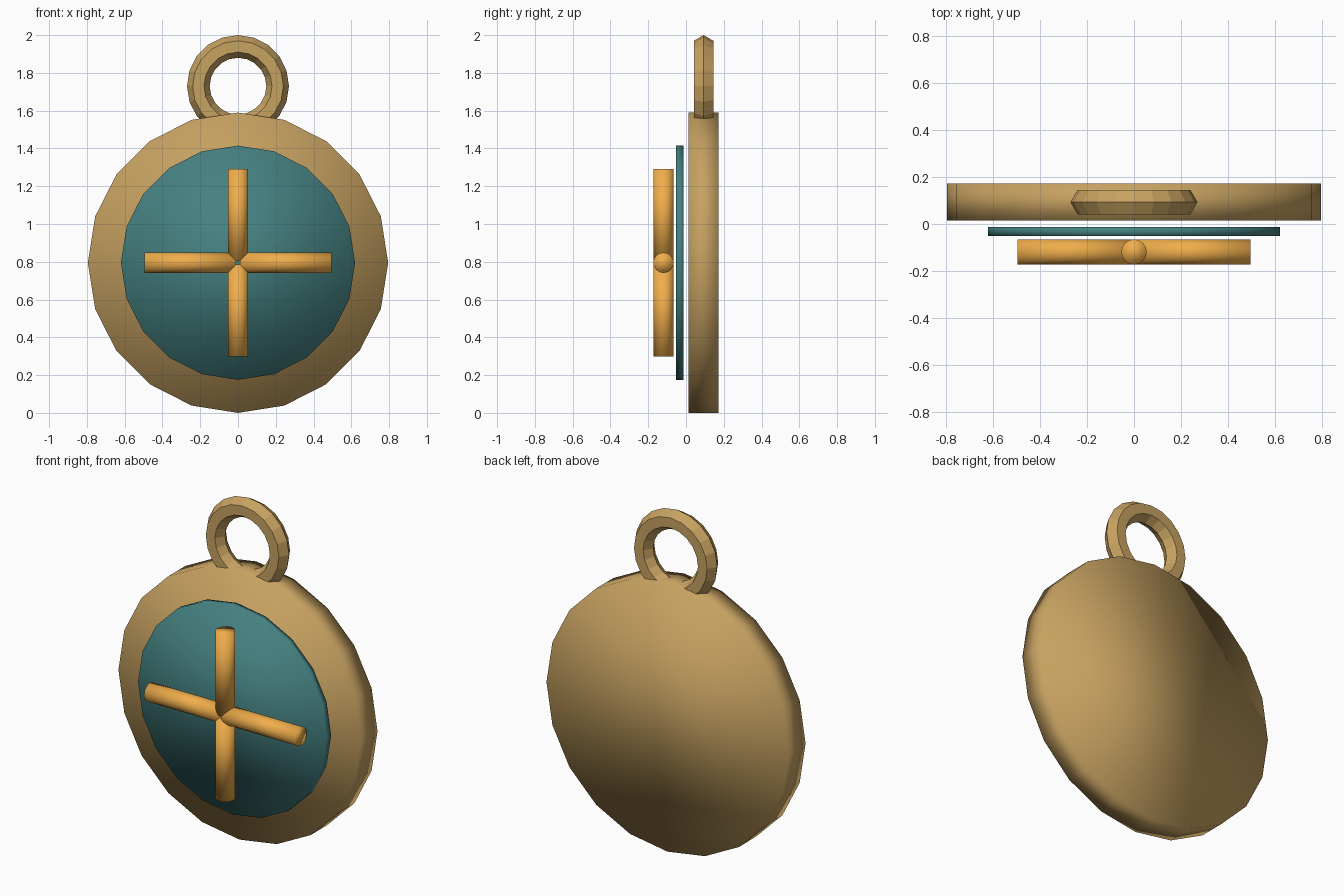
import bpy
from math import pi, sin, cos

if "Cube" in bpy.data.objects:
    bpy.data.objects.remove(bpy.data.objects["Cube"])

CENTRE_Z = 0.795


def material(name, rgb):
    mat = bpy.data.materials.new(name)
    mat.diffuse_color = (*rgb, 1)
    mat.use_nodes = True
    mat.node_tree.nodes["Principled BSDF"].inputs["Base Color"].default_value = mat.diffuse_color
    return mat


def finish(name, mat, smooth):
    obj = bpy.context.object
    obj.name = name
    obj.data.materials.append(mat)
    for poly in obj.data.polygons:
        poly.use_smooth = smooth
    return obj


def disc(name, radius, y_front, y_back, mat):
    bpy.ops.mesh.primitive_cylinder_add(
        vertices=20, radius=radius, depth=y_back - y_front,
        location=(0, (y_front + y_back) / 2, CENTRE_Z), rotation=(pi / 2, 0, 0))
    return finish(name, mat, True)


bronze = material("bronze", (0.57, 0.36, 0.12))
teal = material("teal", (0.06, 0.22, 0.22))
amber = material("amber", (0.87, 0.42, 0.07))

# Round body and the thin plate floating in front of it
disc("body", 0.795, 0.014, 0.173, bronze)
disc("face_plate", 0.62, -0.052, -0.012, teal)

# Hanging ring with a hexagonal section, sunk into the top of the body
bpy.ops.mesh.primitive_torus_add(
    major_radius=0.21, minor_radius=0.06, major_segments=20, minor_segments=6,
    location=(0, 0.093, 1.73), rotation=(pi / 2, 0, 0))
finish("hanging_ring", bronze, False)

# Four round bars radiating from the middle
INNER, OUTER = 0.01, 0.496
for i, side in enumerate(("top", "right", "bottom", "left")):
    angle = i * pi / 2
    mid = (INNER + OUTER) / 2
    bpy.ops.mesh.primitive_cylinder_add(
        vertices=16, radius=0.054, depth=OUTER - INNER,
        location=(mid * sin(angle), -0.119, CENTRE_Z + mid * cos(angle)),
        rotation=(0, angle, 0))
    finish("cross_bar_" + side, amber, True)
